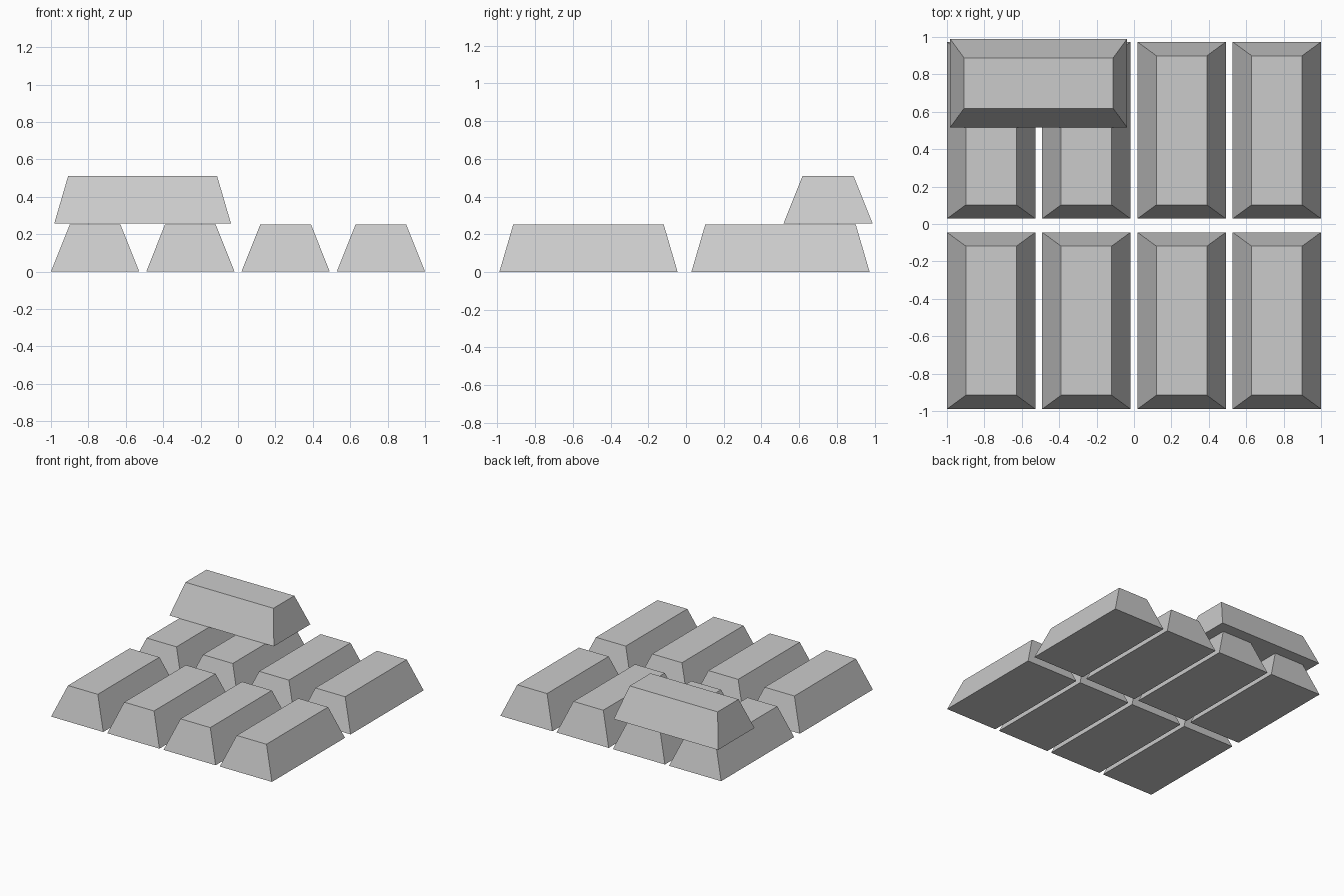
import bpy, bmesh, math

if "Cube" in bpy.data.objects:
    bpy.data.objects.remove(bpy.data.objects["Cube"])

W, L, H = 0.472, 0.945, 0.253      # base width, base length, height
TOP_W, TOP_L = 0.27, 0.797         # size of the top face


def ingot_mesh():
    bm = bmesh.new()
    bmesh.ops.create_cube(bm, size=1)
    for v in bm.verts:
        top = v.co.z > 0
        v.co.x *= TOP_W if top else W
        v.co.y *= TOP_L if top else L
        v.co.z = H if top else 0
    mesh = bpy.data.meshes.new("ingot")
    bm.to_mesh(mesh)
    bm.free()
    return mesh


def add_ingot(name, location, turn=0):
    obj = bpy.data.objects.new(name, mesh)
    obj.location = location
    obj.rotation_euler.z = turn
    bpy.context.collection.objects.link(obj)


mesh = ingot_mesh()

# Bottom layer: two rows of four bars
for row, y in (("front", -0.517), ("back", 0.501)):
    for i in range(4):
        add_ingot(f"{row}_ingot_{i + 1}", ((i - 1.5) * 0.5093, y, 0))

# Single bar lying across the back left pair
add_ingot("upper_ingot", (-0.51, 0.753, 0.257), math.pi / 2)
